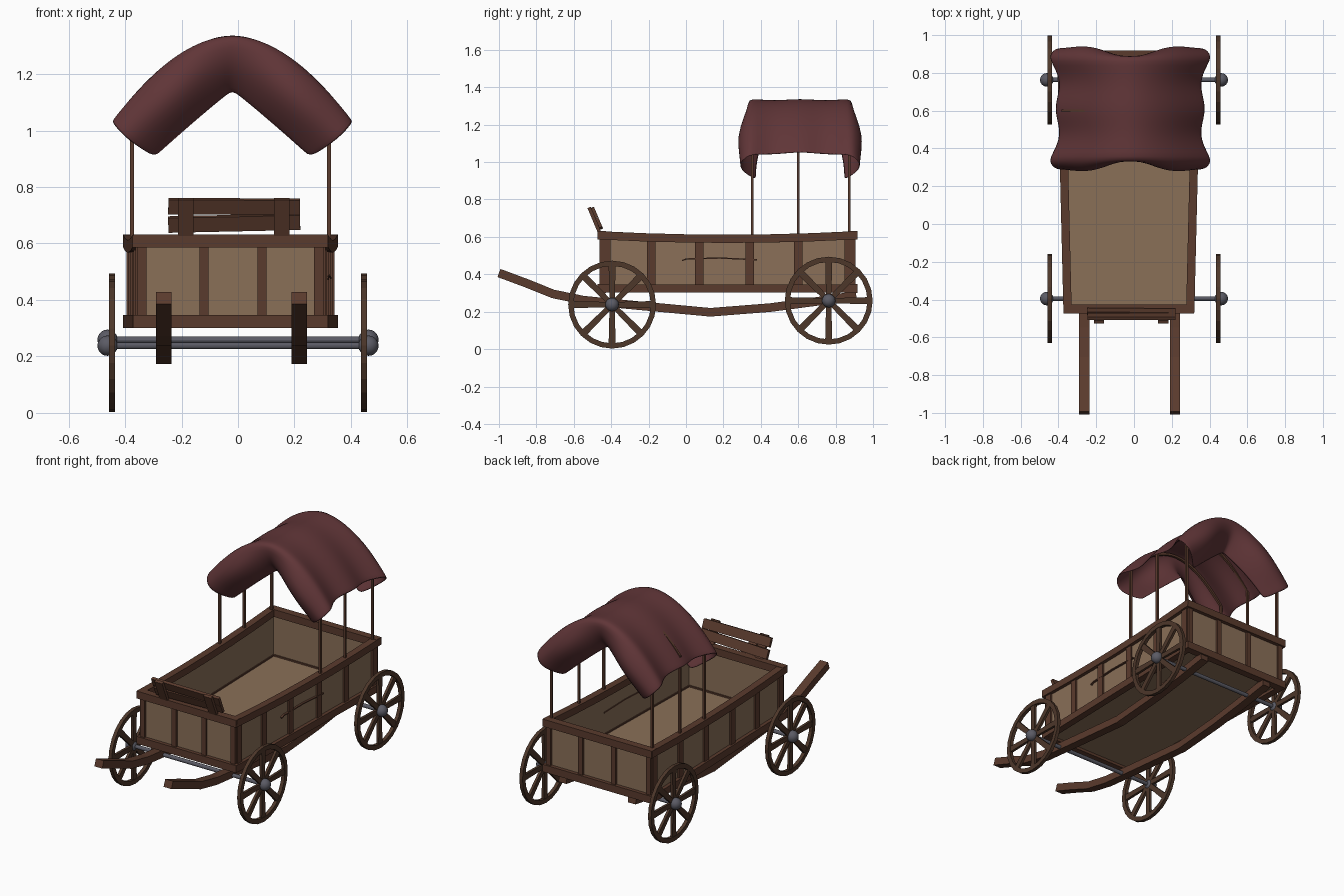
import bpy, bmesh, math
from mathutils import Vector, Matrix

if "Cube" in bpy.data.objects:
    bpy.data.objects.remove(bpy.data.objects["Cube"])

def mat(name, c):
    m = bpy.data.materials.new(name)
    m.diffuse_color = (*c, 1)
    m.use_nodes = True
    m.node_tree.nodes["Principled BSDF"].inputs["Base Color"].default_value = m.diffuse_color
    return m

PANEL = mat("pale planks", (.255, .16, .097))
TRIM = mat("brown timber", (.102, .043, .026))
WHEEL = mat("dark wheel wood", (.075, .038, .023))
CLOTH = mat("maroon cloth", (.118, .036, .039))
METAL = mat("grey iron", (.105, .105, .13))
CX = -.027

def finish(bm, name, m, smooth=False):
    bmesh.ops.recalc_face_normals(bm, faces=bm.faces)
    me = bpy.data.meshes.new(name)
    bm.to_mesh(me)
    bm.free()
    me.materials.append(m)
    for p in me.polygons:
        p.use_smooth = smooth
    o = bpy.data.objects.new(name, me)
    bpy.context.collection.objects.link(o)
    return o

def beam(name, pts, w, h, m, up=(0, 0, 1), closed=False, bm=None, taper=1):
    """Rectangular section swept along pts; h is measured along up, w across it."""
    own = bm is None
    bm = bm or bmesh.new()
    pts = [Vector(p) for p in pts]
    n, rings = len(pts), []
    for i, p in enumerate(pts):
        if closed:
            t = pts[(i + 1) % n] - pts[i - 1]
        else:
            t = pts[min(i + 1, n - 1)] - pts[max(i - 1, 0)]
        t.normalize()
        side = t.cross(Vector(up)).normalized()
        nor = side.cross(t)
        ww = w * (1 + (taper - 1) * i / (n - 1))
        rings.append([bm.verts.new(p + side * a * ww / 2 + nor * b * h / 2)
                      for a, b in ((-1, -1), (1, -1), (1, 1), (-1, 1))])
    for i in range(n if closed else n - 1):
        a, b = rings[i], rings[(i + 1) % n]
        for k in range(4):
            bm.faces.new((a[k], a[(k + 1) % 4], b[(k + 1) % 4], b[k]))
    if not closed:
        bm.faces.new(rings[0])
        bm.faces.new(rings[-1])
    if own:
        return finish(bm, name, m)

# Body: slightly wider at the back, with sagging rails
Y0, Y1 = -.45, .895
def hw(y):
    return .325 + .033 * (y - Y0) / (Y1 - Y0)
def sag(y):
    return .018 * (1 - ((y - .22) / .675) ** 2)
ys = [Y0 + (Y1 - Y0) * i / 6 for i in range(7)]

bm = bmesh.new()
bm.faces.new([bm.verts.new((CX + s * hw(y), y, .318)) for s, y in
              ((-1, Y0), (1, Y0), (1, Y1), (-1, Y1))])
r = bmesh.ops.extrude_face_region(bm, geom=list(bm.faces))
bmesh.ops.translate(bm, vec=(0, 0, .02), verts=[v for v in r["geom"] if isinstance(v, bmesh.types.BMVert)])
finish(bm, "floor", PANEL)

for s, side in ((-1, "left"), (1, "right")):
    beam(side + "_wall", [(CX + s * (hw(y) - .008), y, .462 - sag(y) / 2) for y in ys], .016, .28, PANEL)
    ext = [Y0 - .018] + ys[1:-1] + [Y1 + .02]
    beam(side + "_top_rail", [(CX + s * hw(y), y, .608 - sag(y)) for y in ext], .044, .044, TRIM)
    beam(side + "_bottom_rail", [(CX + s * hw(y), y, .324) for y in (Y0, Y1 + .02)], .044, .045, TRIM)
    for y in (-.425, -.185, .07, .34, .60, .87):
        beam(side + "_slat", [(CX + s * (hw(y) + .003), y, .32), (CX + s * (hw(y) + .003), y, .60)],
             .045, .016, TRIM, up=(1, 0, 0))
for y, d, end in ((Y0, -1, "front"), (Y1, 1, "rear")):
    w = hw(y)
    beam(end + "_wall", [(CX - w, y - d * .008, .455), (CX + w, y - d * .008, .455)], .016, .28, PANEL)
    for z, part in ((.608, "top"), (.324, "bottom")):
        beam(end + "_%s_rail" % part, [(CX - w - .02, y, z), (CX + w + .02, y, z)], .046, .046, TRIM)
    for k in (-1, -.3, .36, 1):
        x = CX + k * (w - .012)
        beam(end + "_slat", [(x, y + d * .003, .32), (x, y + d * .003, .60)], .032, .018, TRIM, up=(0, 1, 0))
# Long split in the right wall
beam("wall_split", [(CX + hw(y) - .004, y, z) for y, z in
     ((-.02, .473), (.0, .482), (.18, .487), (.38, .478))], .032, .007, TRIM)

# Curved shafts under the body
for x in (-.263, .217):
    beam("shaft", [(x, y, z) for y, z in ((-1, .407), (-.86, .355), (-.71, .295), (-.55, .262), (-.3, .237),
         (.13, .197), (.45, .222), (.7, .255), (.91, .288))], .054, .046, TRIM)

# Leaning seat back
def lean(x, z, off=0):
    return (x, -.447 - (z - .63) * .42 - off, z)
for z0, z1 in ((.732, .73), (.667, .677)):
    beam("seat_plank", [lean(-.247, z0), lean(.22, z1)], .018, .056, TRIM, up=(0, -.39, .92))
for x in (-.185, .155):
    beam("seat_support", [lean(x, .60, .018), lean(x, .757, .018)], .054, .018, TRIM, up=(0, 1, 0))

# Wheels, hubs and axles
def wheel(name, x, y, z, s):
    bm = bmesh.new()
    R, n = .221, 24
    rim = [(x, y + R * math.cos(2 * math.pi * i / n), z + R * math.sin(2 * math.pi * i / n)) for i in range(n)]
    beam("", rim, .028, .022, WHEEL, up=(1, 0, 0), closed=True, bm=bm)
    for i in range(8):
        a = math.pi * i / 4
        c, t = math.cos(a), math.sin(a)
        beam("", [(x, y + .015 * c, z + .015 * t), (x, y + .217 * c, z + .217 * t)], .028, .016,
             WHEEL, up=(1, 0, 0), bm=bm, taper=1.35)
    finish(bm, name, WHEEL)
    bm = bmesh.new()
    bmesh.ops.create_uvsphere(bm, u_segments=16, v_segments=10, radius=.036,
                              matrix=Matrix.Translation((x + s * .016, y, z)))
    finish(bm, name + "_hub", METAL, True)

for end, y, z in (("front", -.395, .238), ("rear", .763, .259)):
    for s, side in ((-1, "left"), (1, "right")):
        wheel("%s_%s_wheel" % (end, side), s * .446, y, z, s)
    bm = bmesh.new()
    bmesh.ops.create_cone(bm, cap_ends=True, segments=12, radius1=.012, radius2=.012, depth=.92,
                          matrix=Matrix.Translation((0, y, z)) @ Matrix.Rotation(math.pi / 2, 4, 'Y'))
    finish(bm, end + "_axle", METAL)

# Canopy hoops
def arch(x):
    return 1.335 - .30 * (abs(x) / .42) ** 1.9
for y in (.355, .60, .872):
    P = .349
    arc = [(CX + P * k / 8, y, arch(P * k / 8) - .022) for k in range(-8, 9)]
    beam("canopy_hoop", [(CX - P, y, .59)] + arc + [(CX + P, y, .59)], .014, .014, TRIM, up=(0, 1, 0))

# Draped cloth: main arch plus end flaps that hang at the sides and tuck under the crown
CC = -.02
NU = 24
def main(s, y):
    k = abs(y - .61) / .275
    w = .385 + .035 * k ** 4 + .012 * math.cos((y - .61) * 23)
    z = 1.335 - .30 * abs(s) ** 1.9 - .006 * (1 - math.cos((y - .61) * 23)) / 2
    return Vector((CC + s * w, y, z + .015 * (1 - k ** 2) * abs(s) ** 3))
def flap(s, f, d):
    o = main(s, .61 + d * .275)
    a = abs(s)
    inner = Vector((CC + .275 * s, 0, 1.14 - .235 * a ** 1.05))
    p = o.lerp(inner, f)
    fold = math.sin(math.pi * f)
    bulge = math.sin(math.pi * min(1, a * .85)) ** 2    # fullest halfway down each side
    p.y = o.y + d * (fold * (.01 + .05 * bulge + .035 * a ** 3) - f * f * (.04 + .05 * (1 - a) ** 2))
    p.x += s * .02 * fold * a
    return p
bm = bmesh.new()
rows = []
ss = [-1 + 2 * i / NU for i in range(NU + 1)]
for f in (1, .8, .6, .4, .2):
    rows.append([bm.verts.new(flap(s, f, -1)) for s in ss])
for j in range(13):
    rows.append([bm.verts.new(main(s, .335 + .55 * j / 12)) for s in ss])
for f in (.2, .4, .6, .8, 1):
    rows.append([bm.verts.new(flap(s, f, 1)) for s in ss])
for a, b in zip(rows, rows[1:]):
    for i in range(NU):
        bm.faces.new((a[i], a[i + 1], b[i + 1], b[i]))
o = finish(bm, "canopy_cloth", CLOTH, True)
md = o.modifiers.new("thickness", 'SOLIDIFY')
md.thickness = .005
md.offset = 0
md = o.modifiers.new("soften", 'SUBSURF')
md.levels = md.render_levels = 1
